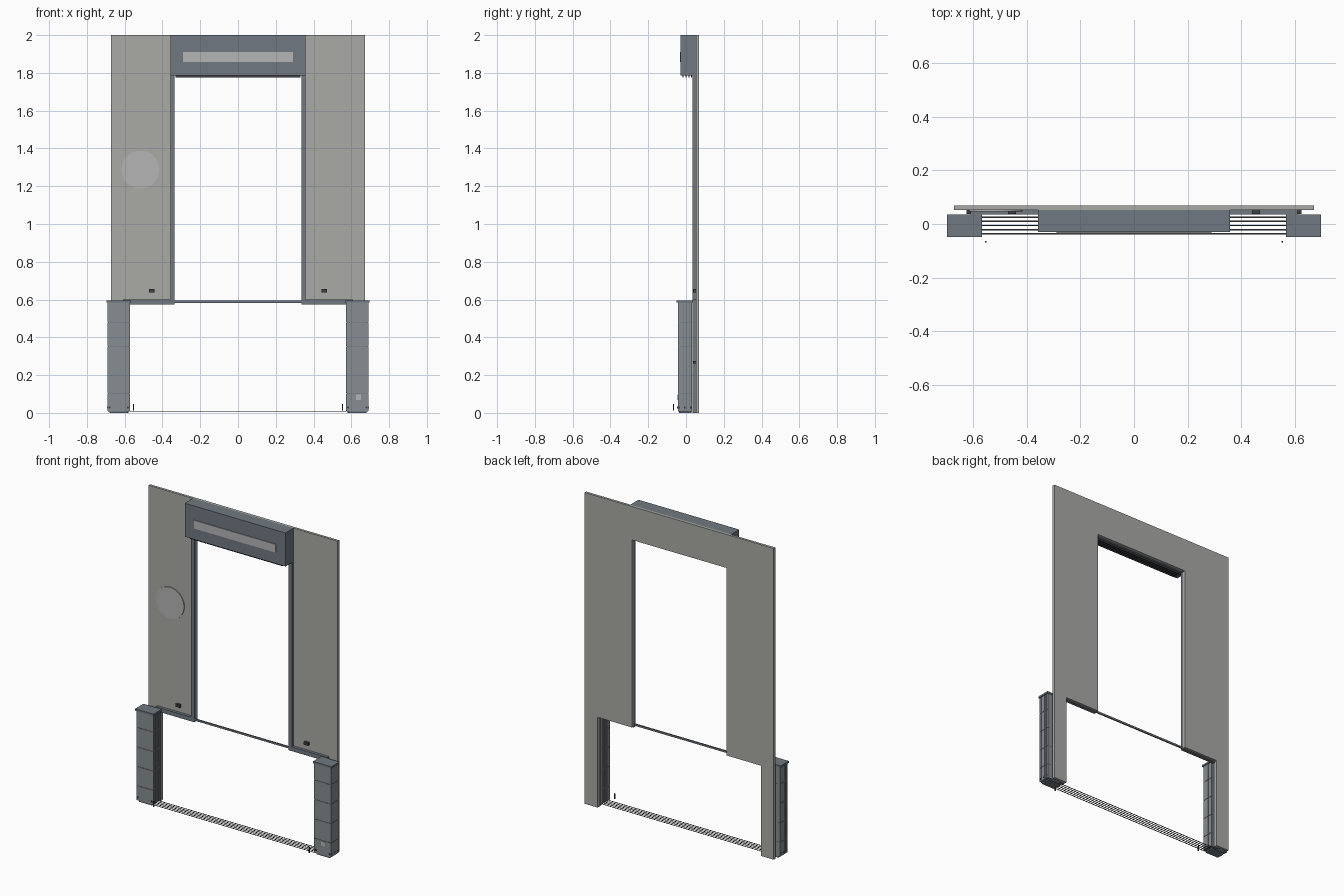
import bpy, bmesh, math
from mathutils import Matrix

if "Cube" in bpy.data.objects:
    bpy.data.objects.remove(bpy.data.objects["Cube"])


def material(name, rgb):
    m = bpy.data.materials.new(name)
    m.diffuse_color = (*rgb, 1)
    m.use_nodes = True
    m.node_tree.nodes["Principled BSDF"].inputs["Base Color"].default_value = m.diffuse_color
    return m


PANEL = material("warm_grey", (0.40, 0.40, 0.38))
STEEL = material("blue_grey", (0.16, 0.19, 0.22))
SEAL = material("mid_grey", (0.24, 0.27, 0.29))
LIGHT = material("light_grey", (0.46, 0.46, 0.46))
DARK = material("dark_grey", (0.05, 0.05, 0.06))


def finish(name, bm, mat):
    bmesh.ops.recalc_face_normals(bm, faces=bm.faces)
    mesh = bpy.data.meshes.new(name)
    bm.to_mesh(mesh)
    bm.free()
    mesh.materials.append(mat)
    ob = bpy.data.objects.new(name, mesh)
    bpy.context.collection.objects.link(ob)
    return ob


def add_box(bm, x, y, z):
    size = [b - a for a, b in (x, y, z)]
    mid = [(a + b) / 2 for a, b in (x, y, z)]
    bmesh.ops.create_cube(bm, size=1, matrix=Matrix.Translation(mid) @ Matrix.Diagonal((*size, 1)))


def box(name, x, y, z, mat):
    bm = bmesh.new()
    add_box(bm, x, y, z)
    return finish(name, bm, mat)


def disc(name, x, y, z, radius, depth, sides, mat):
    bm = bmesh.new()
    place = Matrix.Translation((x, y, z)) @ Matrix.Rotation(math.pi / 2, 4, 'X')
    bmesh.ops.create_cone(bm, cap_ends=True, segments=sides, radius1=radius,
                          radius2=radius, depth=depth, matrix=place)
    return finish(name, bm, mat)


def slab(name, outline, y0, y1, mat):
    """Extrude an x-z outline along y."""
    bm = bmesh.new()
    face = bm.faces.new([bm.verts.new((x, y0, z)) for x, z in outline])
    new = bmesh.ops.extrude_face_region(bm, geom=[face])["geom"]
    bmesh.ops.translate(bm, vec=(0, y1 - y0, 0),
                        verts=[v for v in new if isinstance(v, bmesh.types.BMVert)])
    return finish(name, bm, mat)


def span(s, a, b):
    return tuple(sorted((s * a, s * b)))


# Wall panel with stepped doorway
half = [(0.672, 2), (0.672, 0), (0.58, 0), (0.58, 0.58), (0.335, 0.58), (0.335, 1.785)]
slab("wall_panel", half + [(-x, z) for x, z in reversed(half)], 0.053, 0.069, PANEL)

# Header box, its display strip and underside slats
box("header_box", (-0.358, 0.358), (-0.029, 0.053), (1.785, 2.0), STEEL)
box("header_strip", (-0.29, 0.29), (-0.033, -0.029), (1.857, 1.91), LIGHT)
bm = bmesh.new()
for i in range(4):
    y = -0.018 + i * 0.015
    add_box(bm, (-0.33, 0.33), (y, y + 0.006), (1.775, 1.785))
finish("header_slats", bm, DARK)

# Threshold bar across the doorway and round wall plate
box("cross_bar", (-0.335, 0.335), (0.038, 0.046), (0.583, 0.595), STEEL)
disc("round_plate", -0.517, 0.05, 1.288, 0.1, 0.006, 48, LIGHT)

# Stacked layers of the posts and the floor strips joining them
layers = [-0.037 + i * 0.0157 for i in range(5)]
for y in layers:
    box("floor_strip", (-0.575, 0.575), (y - 0.0025, y + 0.0025), (0.006, 0.008), DARK)

cuts = [0.01, 0.103, 0.227, 0.352, 0.477, 0.586]
for s in (-1, 1):
    # Stepped door trim
    trim = [(0.335, 1.785), (0.358, 1.785), (0.358, 0.601), (0.61, 0.601),
            (0.61, 0), (0.58, 0), (0.58, 0.574), (0.335, 0.574)]
    slab("door_trim", [(s * x, z) for x, z in trim], 0.035, 0.053, STEEL)

    # Post core, layered segments, foot and cap
    box("post_core", span(s, 0.576, 0.688), (-0.041, 0.032), (0.008, 0.586), STEEL)
    bm = bmesh.new()
    for y in layers:
        for a, b in zip(cuts, cuts[1:]):
            add_box(bm, span(s, 0.572, 0.692), (y - 0.0066, y + 0.0066), (a + 0.001, b - 0.001))
    finish("post_segments", bm, SEAL)
    box("post_foot", span(s, 0.585, 0.679), (-0.038, 0.03), (0, 0.01), STEEL)
    box("post_cap", span(s, 0.567, 0.697), (-0.049, 0.035), (0.584, 0.596), STEEL)

    # Screws on the front and outer side of each post
    for x in (0.583, 0.681):
        disc("post_screw", s * x, -0.0445, 0.028, 0.006, 0.004, 10, DARK)
    for y in layers[::2]:
        box("side_screw", span(s, 0.690, 0.694), (y - 0.004, y + 0.004), (0.023, 0.033), DARK)

    # Floor pin, wall clip and rear spacer
    box("floor_pin", span(s, 0.55, 0.556), (-0.069, -0.064), (0.012, 0.047), DARK)
    box("wall_clip", span(s, 0.441, 0.471), (0.037, 0.053), (0.637, 0.655), DARK)
    box("rear_spacer", span(s, 0.61, 0.626), (0.037, 0.053), (0.262, 0.274), DARK)

# Small plate on the right post
box("post_plate", (0.624, 0.65), (-0.046, -0.043), (0.068, 0.097), LIGHT)
